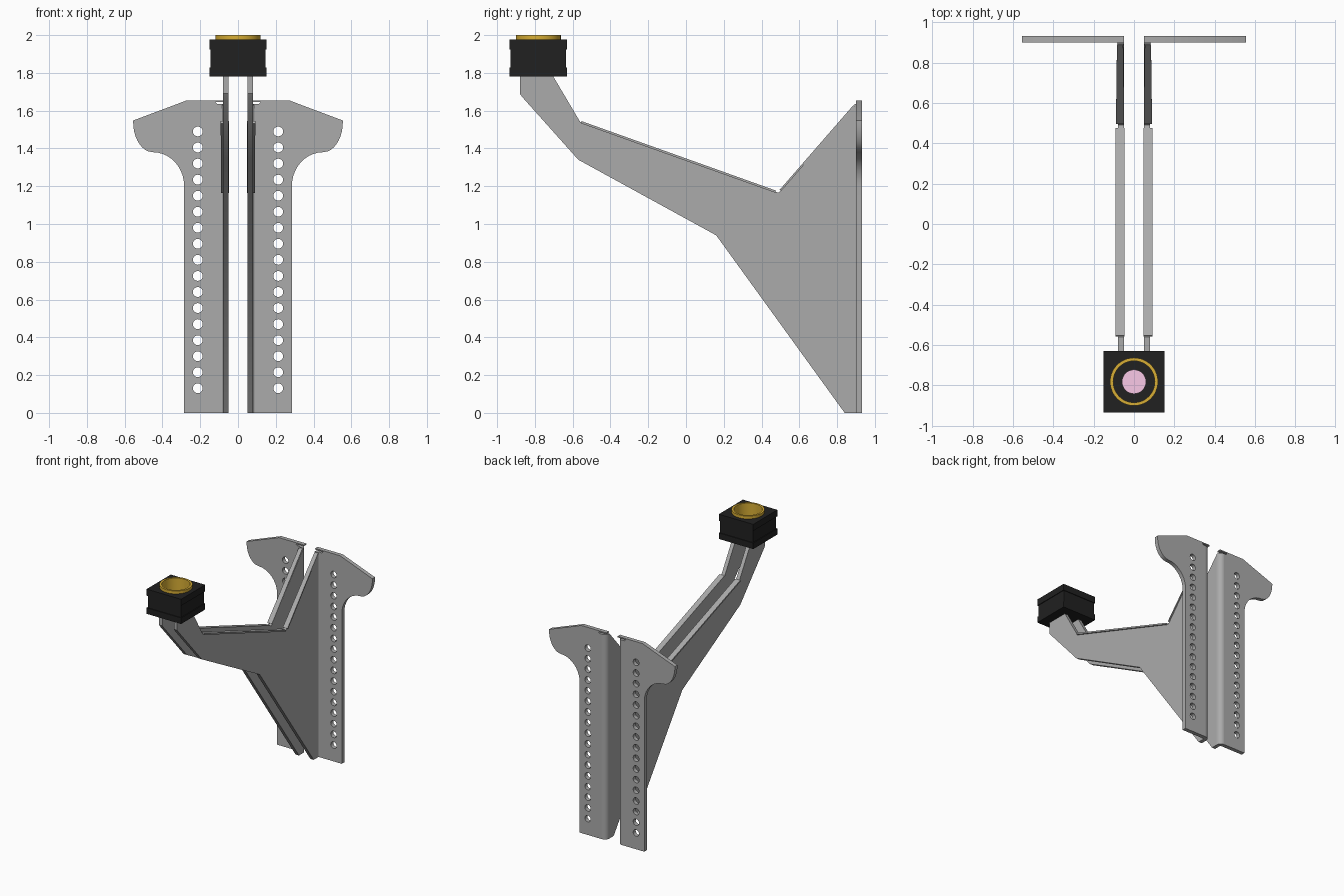
import bpy, bmesh, math
from mathutils import Matrix, Vector

if "Cube" in bpy.data.objects:
    bpy.data.objects.remove(bpy.data.objects["Cube"])

def material(name, rgb):
    m = bpy.data.materials.new(name)
    m.diffuse_color = (*rgb, 1)
    m.use_nodes = True
    m.node_tree.nodes["Principled BSDF"].inputs["Base Color"].default_value = m.diffuse_color
    return m

STEEL = material("steel", (0.41, 0.41, 0.41))
BLACK = material("black", (0.015, 0.015, 0.015))
BRASS = material("brass", (0.68, 0.42, 0.035))
PINK = material("pink", (0.95, 0.58, 0.80))

def finish(name, bm, mat=STEEL, mirror=False):
    bmesh.ops.remove_doubles(bm, verts=bm.verts, dist=1e-5)
    bmesh.ops.recalc_face_normals(bm, faces=bm.faces)
    me = bpy.data.meshes.new(name)
    bm.to_mesh(me)
    bm.free()
    ob = bpy.data.objects.new(name, me)
    bpy.context.collection.objects.link(ob)
    me.materials.clear()
    me.materials.append(mat)
    bpy.ops.object.select_all(action='DESELECT')
    bpy.context.view_layer.objects.active = ob
    ob.select_set(True)
    bpy.ops.object.shade_smooth_by_angle(angle=math.radians(30))
    if mirror:
        ob.modifiers.new("mirror", 'MIRROR').use_axis[0] = True
    return ob

def plate(name, loops, thick, matrix, mat=STEEL, mirror=False):
    """Flat outline (extra loops become holes) given a thickness."""
    cu = bpy.data.curves.new(name, 'CURVE')
    cu.dimensions = '2D'
    cu.fill_mode = 'BOTH'
    cu.extrude = thick / 2
    for pts in loops:
        s = cu.splines.new('POLY')
        s.points.add(len(pts) - 1)
        for p, (u, v) in zip(s.points, pts):
            p.co = (u, v, 0, 1)
        s.use_cyclic_u = True
    tmp = bpy.data.objects.new(name + "_tmp", cu)
    bpy.context.collection.objects.link(tmp)
    dg = bpy.context.evaluated_depsgraph_get()
    me = bpy.data.meshes.new_from_object(tmp.evaluated_get(dg))
    bpy.data.objects.remove(tmp)
    bm = bmesh.new()
    bm.from_mesh(me)
    bpy.data.meshes.remove(me)
    bm.transform(matrix)
    return finish(name, bm, mat, mirror)

def arc(cx, cy, r, a0, a1, n, ry=None):
    ry = ry or r
    return [(cx + r * math.cos(math.radians(a0 + (a1 - a0) * i / n)),
             cy + ry * math.sin(math.radians(a0 + (a1 - a0) * i / n))) for i in range(n + 1)]

def circle(cx, cy, r, n):
    return arc(cx, cy, r, 0, 360, n)[:-1]

# back flange with winged top and a column of holes
outline = [(0.09, 0), (0.285, 0)]
outline += arc(0.45, 1.20, 0.165, 180, 90, 10, 0.18)
outline += arc(0.45, 1.54, 0.105, -75, 0, 8, 0.16)
outline += [(0.555, 1.548), (0.27, 1.655), (0.05, 1.655), (0.05, 1.646),
            (0.12, 1.646), (0.11, 1.634), (0.09, 1.634)]
holes = [circle(0.213, 0.13 + 0.085 * i, 0.026, 20) for i in range(17)]
plate("back_flange", [outline] + holes, 0.032,
      Matrix.Translation((0, 0.917, 0)) @ Matrix.Rotation(math.pi / 2, 4, 'X'), mirror=True)

# rounded bend joining flange and arm
bend = arc(0.09, 0.893, 0.04, 180, 90, 6) + arc(0.09, 0.893, 0.01, 90, 180, 4)
plate("bend", [bend], 1.634, Matrix.Translation((0, 0, 0.817)), mirror=True)

# cranked arm web
web = [(0.893, 0), (0.84, 0), (0.16, 0.94), (-0.57, 1.34), (-0.865, 1.67), (-0.88, 1.69),
       (-0.88, 1.785), (-0.705, 1.785), (-0.56, 1.54), (0.49, 1.165), (0.893, 1.628)]
side = Matrix(((0, 0, 1, 0.065), (1, 0, 0, 0), (0, 1, 0, 0), (0, 0, 0, 1)))
plate("arm_web", [web], 0.03, side, mirror=True)

# slim caps along the upper arm edges
def lip(name, a, b, wa, wb, t):
    d = Vector((b[0] - a[0], b[1] - a[1])).normalized()
    n = Vector((-d.y, d.x)) * t / 2
    bm = bmesh.new()
    for (y, z), w in ((a, wa), (b, wb)):
        for sx in (-1, 1):
            for sn in (-1, 1):
                bm.verts.new((0.069 + sx * w / 2, y + sn * n.x, z + sn * n.y))
    bmesh.ops.convex_hull(bm, input=bm.verts)
    finish(name, bm, mirror=True)

lip("front_lip", (-0.555, 1.539), (0.475, 1.171), 0.045, 0.043, 0.012)
lip("rear_lip", (0.50, 1.178), (0.89, 1.626), 0.041, 0.031, 0.010)

# stacked square housing
def layer(name, half, z0, z1, hole=None):
    sq = [(-half, -half), (half, -half), (half, half), (-half, half)]
    loops = [sq] + ([circle(0, 0, hole, 48)] if hole else [])
    plate(name, loops, z1 - z0, Matrix.Translation((0, -0.782, (z0 + z1) / 2)), BLACK)

layer("housing_base", 0.152, 1.78, 1.828)
layer("housing_middle", 0.146, 1.828, 1.925, 0.115)
layer("housing_top", 0.152, 1.925, 1.977, 0.115)

# brass tube and pink window at its floor
plate("brass_ring", [circle(0, 0, 0.119, 48), circle(0, 0, 0.103, 48)], 0.172,
      Matrix.Translation((0, -0.782, 1.914)), BRASS)
plate("pink_window", [circle(0, 0, 0.06, 32)], 0.01,
      Matrix.Translation((0, -0.782, 1.831)), PINK)
